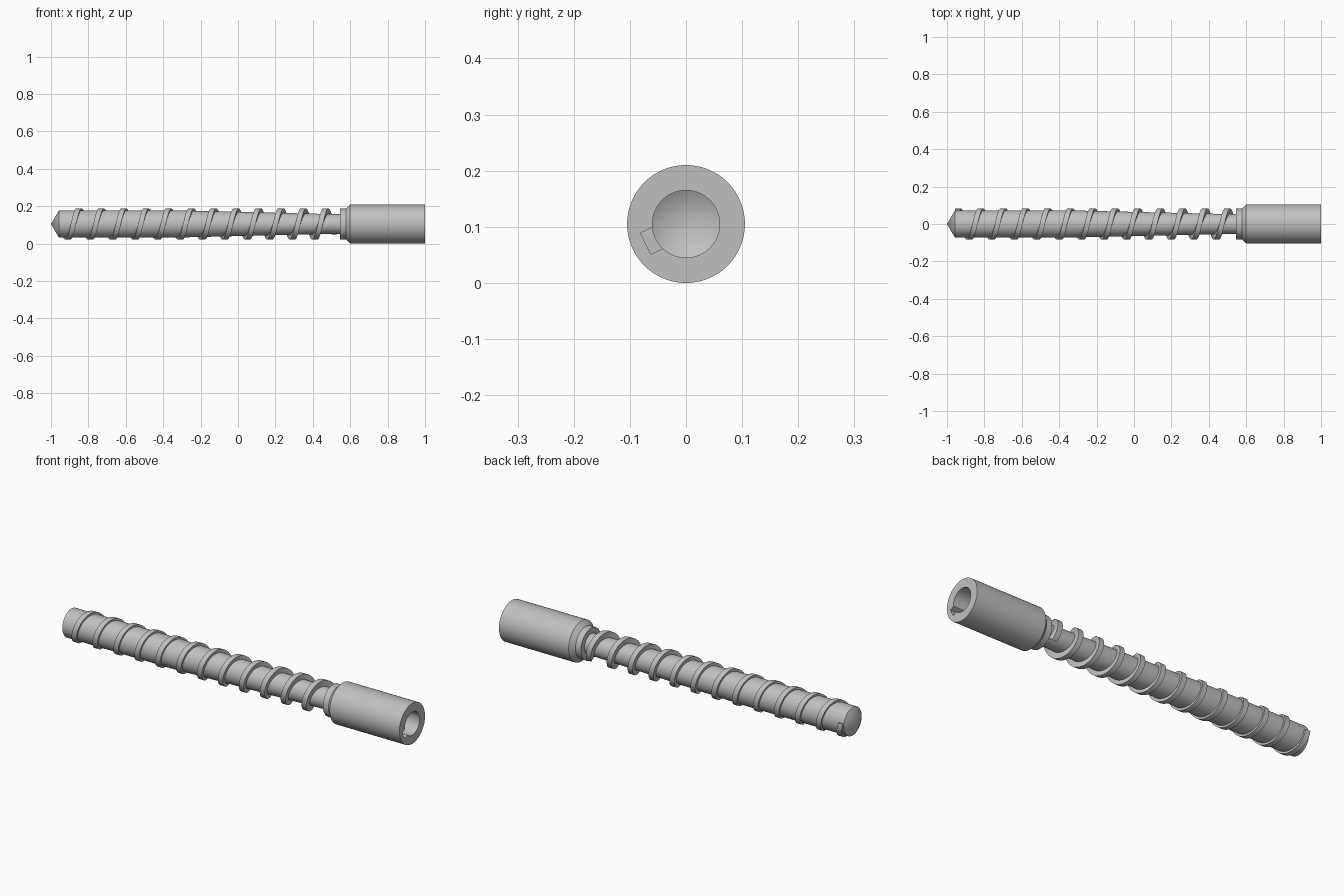
import bpy, bmesh, math
from mathutils import Matrix, Vector

AXIS_Z = 0.105
SEGMENTS = 96

if "Cube" in bpy.data.objects:
    bpy.data.objects.remove(bpy.data.objects["Cube"])

steel = bpy.data.materials.new("grey steel")
steel.use_nodes = True
GREY = (0.53, 0.53, 0.53, 1)
steel.diffuse_color = GREY
steel.node_tree.nodes["Principled BSDF"].inputs["Base Color"].default_value = GREY


def finish(name, bm):
    bmesh.ops.recalc_face_normals(bm, faces=bm.faces)
    mesh = bpy.data.meshes.new(name)
    bm.to_mesh(mesh)
    bm.free()
    mesh.materials.append(steel)
    obj = bpy.data.objects.new(name, mesh)
    bpy.context.collection.objects.link(obj)
    return obj


def smooth(obj):
    bpy.ops.object.select_all(action='DESELECT')
    obj.select_set(True)
    bpy.context.view_layer.objects.active = obj
    bpy.ops.object.shade_smooth_by_angle(angle=math.radians(20))


def lathe(name, profile):
    """Turn an (x, radius) profile round the long axis."""
    bm = bmesh.new()
    verts = [bm.verts.new((x, r, AXIS_Z)) for x, r in profile]
    edges = [bm.edges.new(pair) for pair in zip(verts, verts[1:])]
    bmesh.ops.spin(bm, geom=verts + edges, cent=(0, 0, AXIS_Z), axis=(1, 0, 0),
                   angle=math.tau, steps=SEGMENTS, use_duplicate=False)
    bmesh.ops.remove_doubles(bm, verts=bm.verts, dist=1e-5)
    return finish(name, bm)


# Tapered core with pointed tip
core = lathe("screw_core", [(-1, 0), (-0.957, 0.073), (-0.35, 0.073),
                            (0.5, 0.053), (0.56, 0.053), (0.56, 0)])

# Shank with collar, chamfer and drilled bore
shank = lathe("drive_shank", [(0.545, 0), (0.545, 0.082), (0.577, 0.082),
                              (0.6, 0.105), (1, 0.105), (1, 0.06),
                              (0.7, 0.06), (0.665, 0)])

# Keyway cut beside the bore
bm = bmesh.new()
bmesh.ops.create_cube(bm, size=1)
bmesh.ops.scale(bm, verts=bm.verts, vec=(0.3, 0.05, 0.042))
bmesh.ops.translate(bm, verts=bm.verts, vec=(0.9, 0.055, 0))
bmesh.ops.rotate(bm, verts=bm.verts, matrix=Matrix.Rotation(math.radians(206), 3, 'X'))
bmesh.ops.translate(bm, verts=bm.verts, vec=(0, 0, AXIS_Z))
cutter = finish("keyway_cutter", bm)
cutter.hide_render = True
cut = shank.modifiers.new("keyway", 'BOOLEAN')
cut.operation = 'DIFFERENCE'
cut.solver = 'EXACT'
cut.object = cutter
bpy.context.view_layer.objects.active = shank
bpy.ops.object.modifier_apply(modifier=cut.name)
bpy.data.objects.remove(cutter)

# Helical flight with square section and flat ends
PITCH, WIDTH, OUTER, INNER = 0.12, 0.028, 0.083, 0.046
START, END, STEPS = -0.28, 11.87, 60
bm = bmesh.new()
rings = []
count = int((END - START) * STEPS)
for i in range(count + 1):
    turn = START + (END - START) * i / count
    x = -0.91 + PITCH * turn
    a = -math.pi / 2 - math.tau * turn
    section = [(-1, INNER), (-1, OUTER), (1, OUTER), (1, INNER)]
    rings.append([bm.verts.new((x + side * WIDTH / 2, r * math.cos(a),
                                AXIS_Z + r * math.sin(a))) for side, r in section])
for a, b in zip(rings, rings[1:]):
    for k in range(4):
        n = (k + 1) % 4
        bm.faces.new((a[k], a[n], b[n], b[k]))
bm.faces.new(rings[0])
bm.faces.new(rings[-1])
flight = finish("helical_flight", bm)

for part in (core, shank, flight):
    smooth(part)
